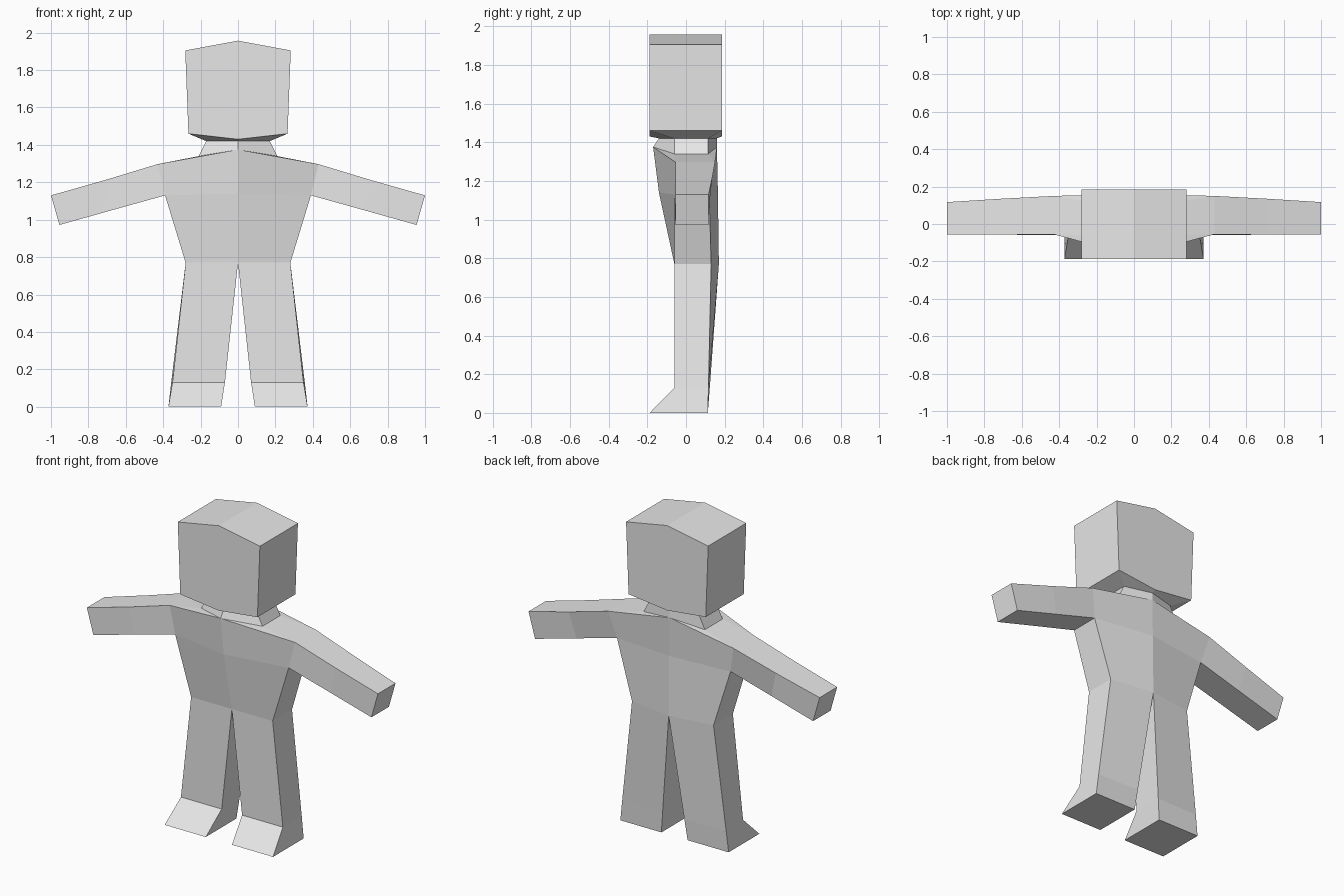
import bpy, bmesh

if "Cube" in bpy.data.objects:
    bpy.data.objects.remove(bpy.data.objects["Cube"])

grey = bpy.data.materials.new("light grey")
grey.diffuse_color = (0.8, 0.8, 0.8, 1)
grey.use_nodes = True
grey.node_tree.nodes["Principled BSDF"].inputs["Base Color"].default_value = grey.diffuse_color


def loft(name, rows, closed=False, cap_start=False, cap_end=False, skip=()):
    """Skin right-hand cross-sections in order, then mirror across x = 0."""
    bm = bmesh.new()
    known = {}

    def vert(p):
        if p not in known:
            known[p] = bm.verts.new(p)
        return known[p]

    rings = [[vert(p) for p in row] for row in rows]
    n = len(rings[0])
    for r, (a, b) in enumerate(zip(rings, rings[1:])):
        for i in range(n if closed else n - 1):
            if (r, i) in skip:
                continue
            j = (i + 1) % n
            corners = list(dict.fromkeys((a[i], a[j], b[j], b[i])))
            if len(corners) > 2:
                bm.faces.new(corners)
    if cap_start:
        bm.faces.new(rings[0][::-1])
    if cap_end:
        bm.faces.new(rings[-1])
    mesh = bpy.data.meshes.new(name)
    bm.to_mesh(mesh)
    bm.free()
    mesh.materials.append(grey)
    obj = bpy.data.objects.new(name, mesh)
    bpy.context.collection.objects.link(obj)
    mirror = obj.modifiers.new("mirror", 'MIRROR')
    mirror.use_clip = True
    mirror.merge_threshold = 0.0005
    return obj


# Shared cross-sections: front centre, front side, back side, back centre
waist = [(0, -.06, .77), (.28, -.06, .77), (.28, .13, .77), (0, .17, .77)]
chest = [(0, -.14, 1.14), (.39, -.06, 1.13), (.39, .12, 1.13), (0, .165, 1.14)]
shoulder = [(0, -.17, 1.375), (.43, -.055, 1.297), (.43, .15, 1.297), (0, .16, 1.375)]
neck_base = [shoulder[0], (.21, -.06, 1.34), (.21, .115, 1.34), shoulder[3]]
neck_top = [(0, -.14, 1.42), (.17, -.06, 1.42), (.17, .115, 1.42), (0, .16, 1.42)]

# Torso, left open at the arm roots, with the neck above it
loft("torso", [waist, chest, shoulder, neck_base], skip={(1, 1)})
loft("neck", [neck_base, neck_top])

# Head with tapered underside and ridged top
jaw = [(0, -.188, 1.43), (.265, -.188, 1.46), (.265, .185, 1.46), (0, .185, 1.43)]
crown = [(0, -.188, 1.957), (.282, -.188, 1.905), (.282, .185, 1.905), (0, .185, 1.957)]
loft("head", [neck_top, jaw, crown], cap_end=True)

# Arms: lower front, lower back, upper back, upper front
arm_root = [chest[1], chest[2], shoulder[2], shoulder[1]]
elbow = [(.67, -.057, 1.052), (.67, .118, 1.052), (.71, .135, 1.212), (.71, -.055, 1.212)]
hand = [(.955, -.055, .972), (.955, .117, .972), (1.0, .117, 1.13), (1.0, -.055, 1.13)]
loft("arms", [arm_root, elbow, hand], closed=True, cap_end=True)

# Legs with pointed feet
sole = [(.09, -.188, 0), (.372, -.188, 0), (.372, .113, 0), (.09, .113, 0)]
ankle = [(.07, -.06, .13), (.35, -.06, .13), (.357, .116, .13), (.075, .123, .13)]
loft("legs", [sole, ankle, waist], closed=True, cap_start=True)
